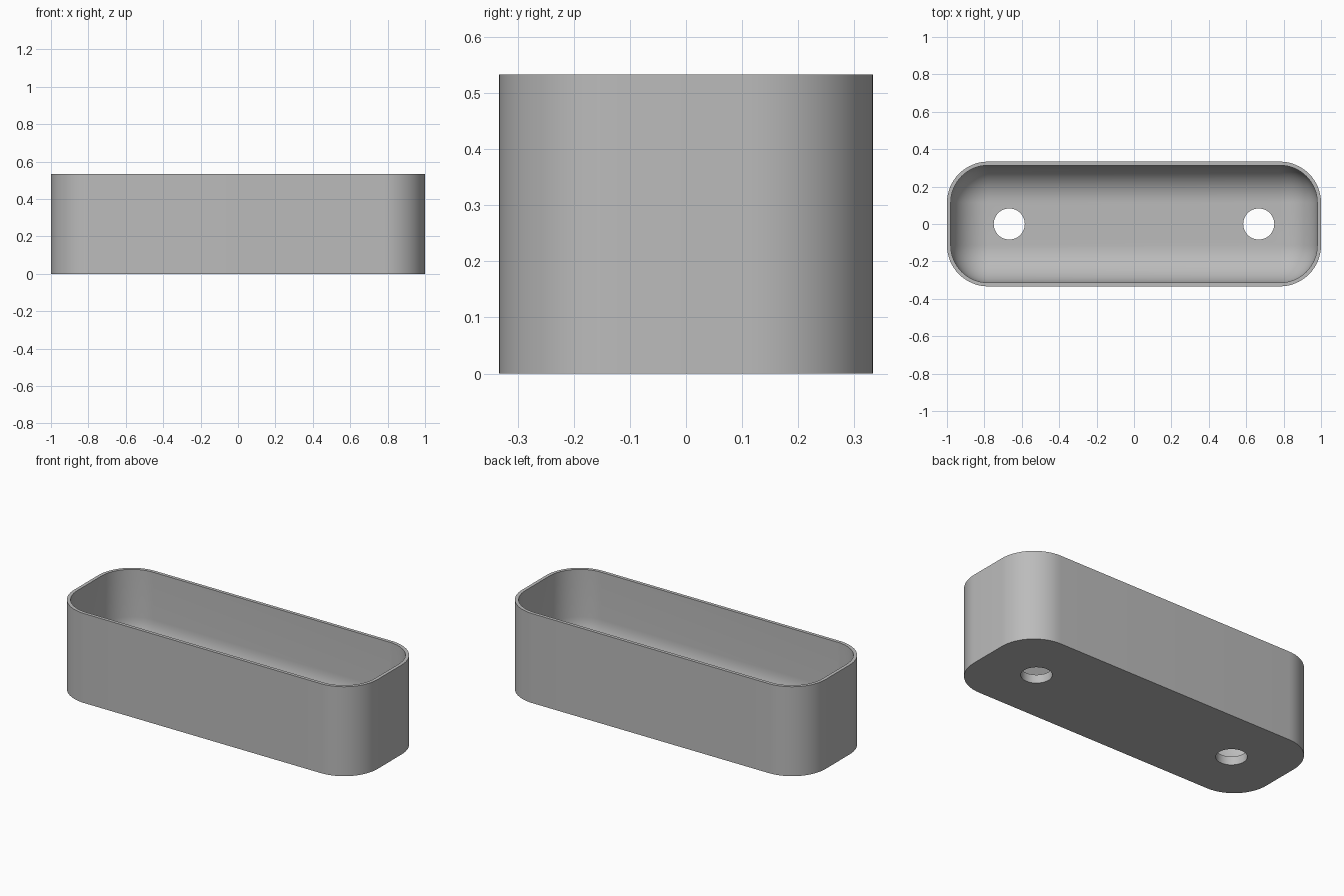
import bpy, bmesh, math

cube = bpy.data.objects.get("Cube")
if cube:
    bpy.data.objects.remove(cube, do_unlink=True)

LENGTH, WIDTH, HEIGHT = 2.0, 0.667, 0.533
CORNER, WALL, FLOOR = 0.22, 0.02, 0.05
FILLET = CORNER - WALL
HOLE_X, HOLE_R = 0.667, 0.083
CORNER_STEPS, FILLET_STEPS = 16, 14

# Plain grey material
grey = bpy.data.materials.new("plain grey")
grey.use_nodes = True
colour = (0.5, 0.5, 0.5, 1)
grey.diffuse_color = colour
grey.node_tree.nodes["Principled BSDF"].inputs["Base Color"].default_value = colour


def ring(bm, inset, z):
    """Rounded rectangle, shrunk inward by inset, at height z."""
    r = CORNER - inset
    cx, cy = LENGTH / 2 - CORNER, WIDTH / 2 - CORNER
    verts = []
    for quarter, (sx, sy) in enumerate([(1, 1), (-1, 1), (-1, -1), (1, -1)]):
        for i in range(CORNER_STEPS + 1):
            a = (quarter + i / CORNER_STEPS) * math.pi / 2
            verts.append(bm.verts.new((sx * cx + r * math.cos(a),
                                       sy * cy + r * math.sin(a), z)))
    return verts


# Section of the shell: outer wall, rim, inner wall, rounded inner floor edge
section = [(0, 0), (0, HEIGHT), (WALL, HEIGHT)]
for i in range(FILLET_STEPS + 1):
    a = i / FILLET_STEPS * math.pi / 2
    section.append((WALL + FILLET * (1 - math.cos(a)),
                    FLOOR + FILLET * (1 - math.sin(a))))

# Tray body
bm = bmesh.new()
rings = [ring(bm, inset, z) for inset, z in section]
for low, high in zip(rings, rings[1:]):
    for i in range(len(low)):
        j = (i + 1) % len(low)
        bm.faces.new((low[i], low[j], high[j], high[i]))
bm.faces.new(rings[0][::-1])
bm.faces.new(rings[-1])
bmesh.ops.remove_doubles(bm, verts=bm.verts, dist=1e-5)
bmesh.ops.recalc_face_normals(bm, faces=bm.faces)
mesh = bpy.data.meshes.new("tray_body")
bm.to_mesh(mesh)
bm.free()
mesh.materials.append(grey)
tray = bpy.data.objects.new("tray_body", mesh)
bpy.context.collection.objects.link(tray)

# Two round drain holes through the floor
for side in (-1, 1):
    bpy.ops.mesh.primitive_cylinder_add(vertices=48, radius=HOLE_R, depth=0.3,
                                        location=(side * HOLE_X, 0, 0))
    cutter = bpy.context.object
    cutter.name = "drain_hole_cutter"
    cutter.hide_render = True
    cutter.data.materials.append(grey)
    cut = tray.modifiers.new("drain_hole", 'BOOLEAN')
    cut.operation, cut.solver, cut.object = 'DIFFERENCE', 'EXACT', cutter
    bpy.context.view_layer.objects.active = tray
    bpy.ops.object.modifier_apply(modifier=cut.name)
    bpy.data.objects.remove(cutter, do_unlink=True)

# Smooth rounded sides, crisp rims
bpy.ops.object.select_all(action='DESELECT')
tray.select_set(True)
bpy.context.view_layer.objects.active = tray
bpy.ops.object.shade_smooth_by_angle(angle=math.radians(35))
